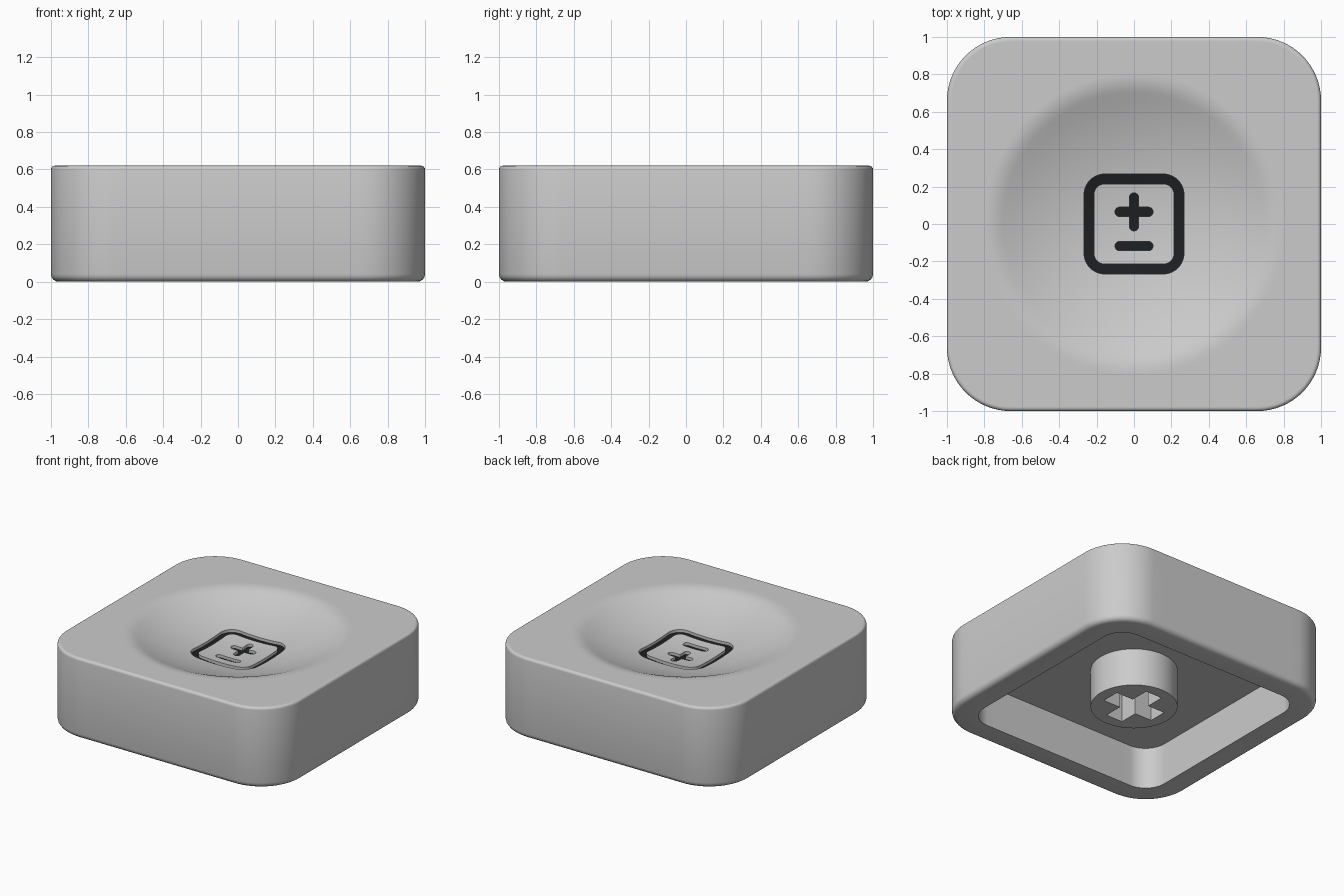
import bpy, bmesh, math
from mathutils import Vector

if "Cube" in bpy.data.objects:
    bpy.data.objects.remove(bpy.data.objects["Cube"])

DISH_R, DISH_Z, TOP = 1.73, 0.45, 0.62


def to_object(bm, name):
    bmesh.ops.recalc_face_normals(bm, faces=bm.faces)
    me = bpy.data.meshes.new(name)
    bm.to_mesh(me)
    bm.free()
    ob = bpy.data.objects.new(name, me)
    bpy.context.collection.objects.link(ob)
    return ob


def rounded_square(h, r, arc=16, side=16):
    pts = []
    for q in range(4):
        a0 = q * math.pi / 2
        corner = []
        for i in range(arc + 1):
            a = i / arc * math.pi / 2
            corner.append(Vector((h - r + r * math.cos(a), h - r + r * math.sin(a))))
        end = Vector((-(h - r), h))
        for i in range(1, side):
            corner.append(corner[arc].lerp(end, i / side))
        for p in corner:
            pts.append((p.x * math.cos(a0) - p.y * math.sin(a0),
                        p.x * math.sin(a0) + p.y * math.cos(a0)))
    return pts


def circle_like(r):
    angles = [math.atan2(y, x) for x, y in rounded_square(1, 0.34)]
    return [(r * math.cos(a), r * math.sin(a)) for a in angles]


def ring(bm, pts, z):
    return [bm.verts.new((x, y, z)) for x, y in pts]


def bridge(bm, a, b):
    n = len(a)
    for i in range(n):
        bm.faces.new((a[i], a[(i + 1) % n], b[(i + 1) % n], b[i]))


def prism(name, pts, z0, z1, hole=None):
    bm = bmesh.new()
    a, b = ring(bm, pts, z0), ring(bm, pts, z1)
    bridge(bm, a, b)
    if hole:
        c, d = ring(bm, hole, z0), ring(bm, hole, z1)
        bridge(bm, c, d)
        bridge(bm, a, c)
        bridge(bm, b, d)
    else:
        bm.faces.new(a)
        bm.faces.new(b)
    return to_object(bm, name)


def boolean(ob, cutter, op):
    m = ob.modifiers.new("cut", 'BOOLEAN')
    m.object, m.operation, m.solver = cutter, op, 'EXACT'
    dg = bpy.context.evaluated_depsgraph_get()
    dg.update()
    me = bpy.data.meshes.new_from_object(ob.evaluated_get(dg))
    ob.modifiers.clear()
    ob.data = me


def smooth(ob):
    bpy.ops.object.select_all(action='DESELECT')
    ob.select_set(True)
    bpy.context.view_layer.objects.active = ob
    bpy.ops.object.shade_smooth_by_angle(angle=math.radians(30))


def sphere_z(r):
    return DISH_Z + DISH_R - math.sqrt(DISH_R ** 2 - r * r)


def dish_z(r):
    return sphere_z(r) if r <= 0.7 else TOP - 2.21 * (0.8 - r) ** 2


# Cap shell: one loft from cavity ceiling, round the rim, up and into the dish
bm = bmesh.new()
rings = [ring(bm, rounded_square(0.82, 0.17), z) for z in (0.32, 0.0)]
for i in range(5):
    a = i / 4 * math.pi / 2
    d = 0.04 * (1 - math.sin(a))
    rings.append(ring(bm, rounded_square(1 - d, 0.34 - d), 0.04 * (1 - math.cos(a))))
for i in range(5):
    a = i / 4 * math.pi / 2
    d = 0.02 * (1 - math.cos(a))
    rings.append(ring(bm, rounded_square(1 - d, 0.34 - d), TOP - 0.02 + 0.02 * math.sin(a)))
rings.append(ring(bm, rounded_square(0.975, 0.315), TOP))
radii = [0.81] + [0.8 - 0.02 * i for i in range(6)] + [0.65 - 0.05 * i for i in range(13)]
for r in radii:
    rings.append(ring(bm, circle_like(r), TOP if r >= 0.8 else dish_z(r)))
for a, b in zip(rings, rings[1:]):
    bridge(bm, a, b)
bm.faces.new(rings[0])
bm.faces.new(rings[-1])
cap = to_object(bm, "key_cap")

# Shallow engraved icon: frame, plus and minus
S = 0.025


def bar_end(cx, n=8):
    return [(cx + S * math.cos(t), S * math.sin(t))
            for t in [-math.pi / 2 + math.pi * i / n for i in range(n + 1)]]


def turn(pts, q, dy):
    c, s = round(math.cos(q * math.pi / 2)), round(math.sin(q * math.pi / 2))
    return [(x * c - y * s, x * s + y * c + dy) for x, y in pts]


plus, minus = [], []
for q in range(4):
    plus += turn(bar_end(0.077) + [(S, S)], q, 0.065)
for q in (0, 2):
    minus += turn(bar_end(0.077), q, -0.118)
# the end of each arm starts at the inner corner shared with the previous arm
cutters = [
    prism("frame_cutter", rounded_square(0.267, 0.11, 10, 4), 0.36, 0.56,
          rounded_square(0.215, 0.06, 10, 4)),
    prism("plus_cutter", plus, 0.36, 0.56),
    prism("minus_cutter", minus, 0.36, 0.56),
]
DEPTH = 0.022
bm = bmesh.new()
bmesh.ops.create_uvsphere(bm, u_segments=64, v_segments=128, radius=DISH_R)
bmesh.ops.translate(bm, verts=bm.verts, vec=(0, 0, DISH_Z + DISH_R - DEPTH))
floor_ball = to_object(bm, "floor_helper")
for c in cutters:
    boolean(c, floor_ball, 'INTERSECT')
    boolean(cap, c, 'DIFFERENCE')

# Dark paint on the engraved floor
ink = bpy.data.materials.new("dark_ink")
ink.diffuse_color = (0.012, 0.014, 0.016, 1)
ink.use_nodes = True
ink.node_tree.nodes["Principled BSDF"].inputs["Base Color"].default_value = ink.diffuse_color
grey = bpy.data.materials.new("cap_grey")
grey.diffuse_color = (0.8, 0.8, 0.8, 1)
grey.use_nodes = True
grey.node_tree.nodes["Principled BSDF"].inputs["Base Color"].default_value = grey.diffuse_color
cap.data.materials.clear()
cap.data.materials.append(None)
cap.data.materials.append(ink)
for f in cap.data.polygons:
    c = f.center
    r = math.hypot(c.x, c.y)
    inside = max(abs(c.x), abs(c.y)) < 0.27 and c.z > 0.4
    f.material_index = int(inside and f.normal.z > 0.8 and c.z < sphere_z(r) - 0.6 * DEPTH)
bpy.data.materials.remove(grey)
smooth(cap)

# Stem with cross-shaped socket
bm = bmesh.new()
bmesh.ops.create_cone(bm, cap_ends=True, segments=64, radius1=0.303, radius2=0.303, depth=0.3)
bmesh.ops.translate(bm, verts=bm.verts, vec=(0, 0, 0.18))
stem = to_object(bm, "stem")
W, L = 0.07, 0.215
cross = []
for q in range(4):
    cross += turn([(L, -W), (L, W), (W, W)], q, 0)
socket = prism("socket_cutter", cross, -0.1, 0.32)
boolean(stem, socket, 'DIFFERENCE')
smooth(stem)

# Remove helpers
for ob in cutters + [floor_ball, socket]:
    bpy.data.objects.remove(ob)
